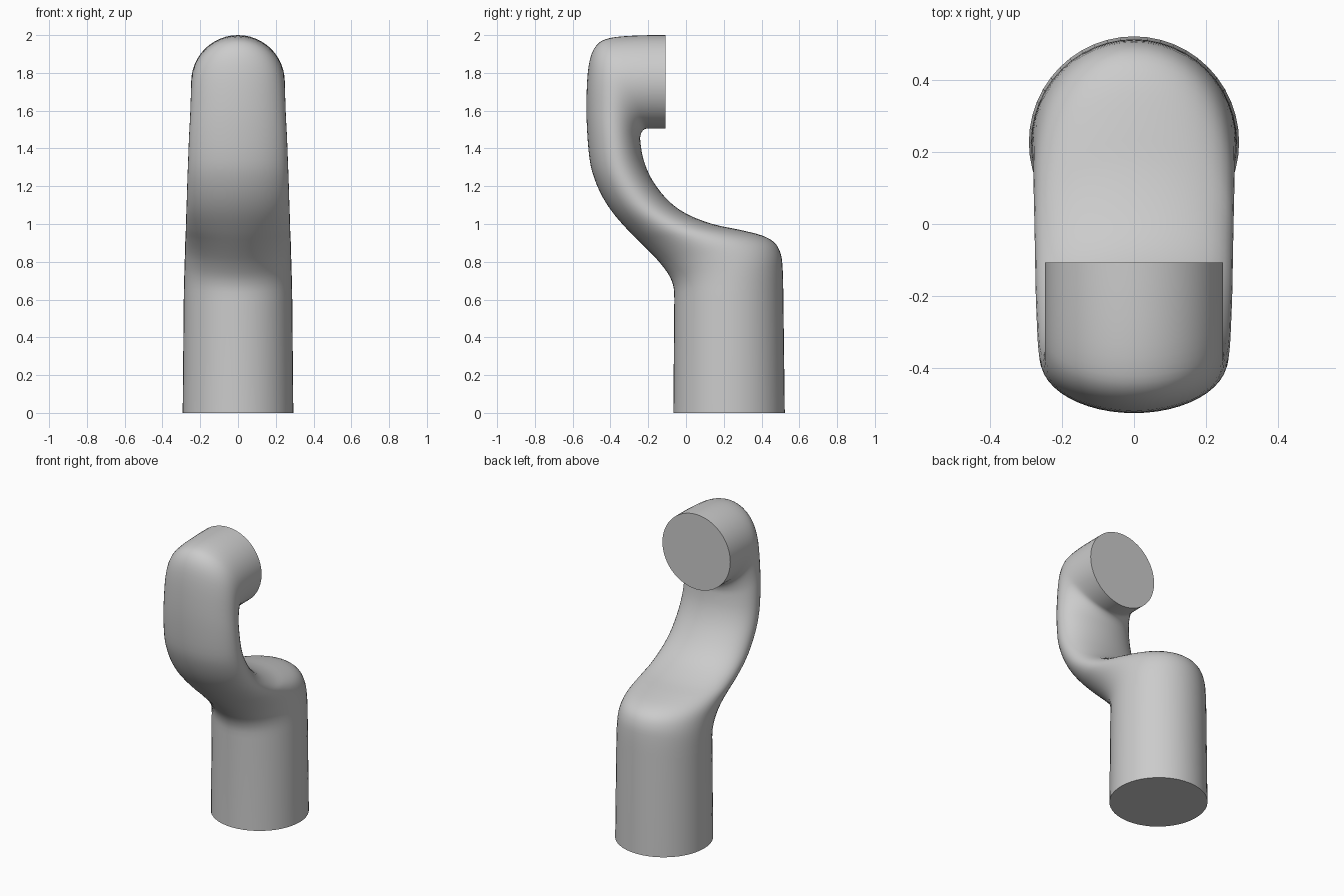
import bpy, bmesh, math
from mathutils import Vector

if "Cube" in bpy.data.objects:
    bpy.data.objects.remove(bpy.data.objects["Cube"])

SIDES = 48
STEPS = 3

# Cross-sections: (front/outer y, z, back/inner y, z, half width in x)
SECTIONS = [
    (-.067, 0, .523, 0, .293),
    (-.062, .60, .515, .65, .287),
    (-.065, .66, .512, .76, .285),
    (-.085, .72, .502, .84, .283),
    (-.13, .785, .47, .90, .281),
    (-.18, .84, .40, .94, .280),
    (-.24, .90, .28, .97, .278),
    (-.30, .96, .14, 1.0, .276),
    (-.38, 1.05, .0, 1.055, .274),
    (-.44, 1.14, -.10, 1.13, .271),
    (-.485, 1.24, -.18, 1.235, .268),
    (-.51, 1.34, -.225, 1.34, .264),
    (-.524, 1.50, -.242, 1.44, .259),
    (-.527, 1.65, -.24, 1.472, .254),
    (-.52, 1.80, -.232, 1.49, .251),
    (-.50, 1.90, -.222, 1.50, .249),
    (-.46, 1.96, -.212, 1.504, .248),
    (-.40, 1.985, -.202, 1.505, .248),
    (-.30, 1.996, -.188, 1.505, .248),
    (-.17, 2.0, -.16, 1.505, .248),
    (-.108, 2.0, -.108, 1.505, .248),
]


def spline(p0, p1, p2, p3, t):
    """Cubic with slopes scaled down so uneven spacing does not overshoot."""
    out = []
    for a, b, c, d in zip(p0, p1, p2, p3):
        limit = 3 * abs(c - b)
        m1 = max(-limit, min(limit, (c - a) / 2))
        m2 = max(-limit, min(limit, (d - b) / 2))
        out.append((2*t**3 - 3*t*t + 1)*b + (t**3 - 2*t*t + t)*m1
                   + (3*t*t - 2*t**3)*c + (t**3 - t*t)*m2)
    return out


# Straight ends stay exact, the bends are refined
stations = []
n = len(SECTIONS)
for i in range(n - 1):
    if i in (0, n - 2):
        stations.append(SECTIONS[i])
        continue
    for k in range(STEPS):
        stations.append(spline(SECTIONS[i - 1] if i > 1 else SECTIONS[i], SECTIONS[i],
                               SECTIONS[i + 1], SECTIONS[min(i + 2, n - 1)], k / STEPS))
stations.append(SECTIONS[-1])

# Loft elliptical rings into the bent pipe
bm = bmesh.new()
rings = []
for ay, az, by, bz, w in stations:
    a, b = Vector((0, ay, az)), Vector((0, by, bz))
    mid, half = (a + b) / 2, (b - a) / 2
    rings.append([bm.verts.new(mid + half * math.sin(t) + Vector((w * math.cos(t), 0, 0)))
                  for t in (2 * math.pi * j / SIDES for j in range(SIDES))])
for r, s in zip(rings, rings[1:]):
    for j in range(SIDES):
        k = (j + 1) % SIDES
        bm.faces.new((r[j], r[k], s[k], s[j]))

# Flat end caps
bm.faces.new(rings[0][::-1])
bm.faces.new(rings[-1])
bmesh.ops.recalc_face_normals(bm, faces=bm.faces)

mesh = bpy.data.meshes.new("bent_pipe")
bm.to_mesh(mesh)
bm.free()
pipe = bpy.data.objects.new("bent_pipe", mesh)
bpy.context.collection.objects.link(pipe)
bpy.context.view_layer.objects.active = pipe
pipe.select_set(True)
bpy.ops.object.shade_smooth_by_angle(angle=math.radians(40))
